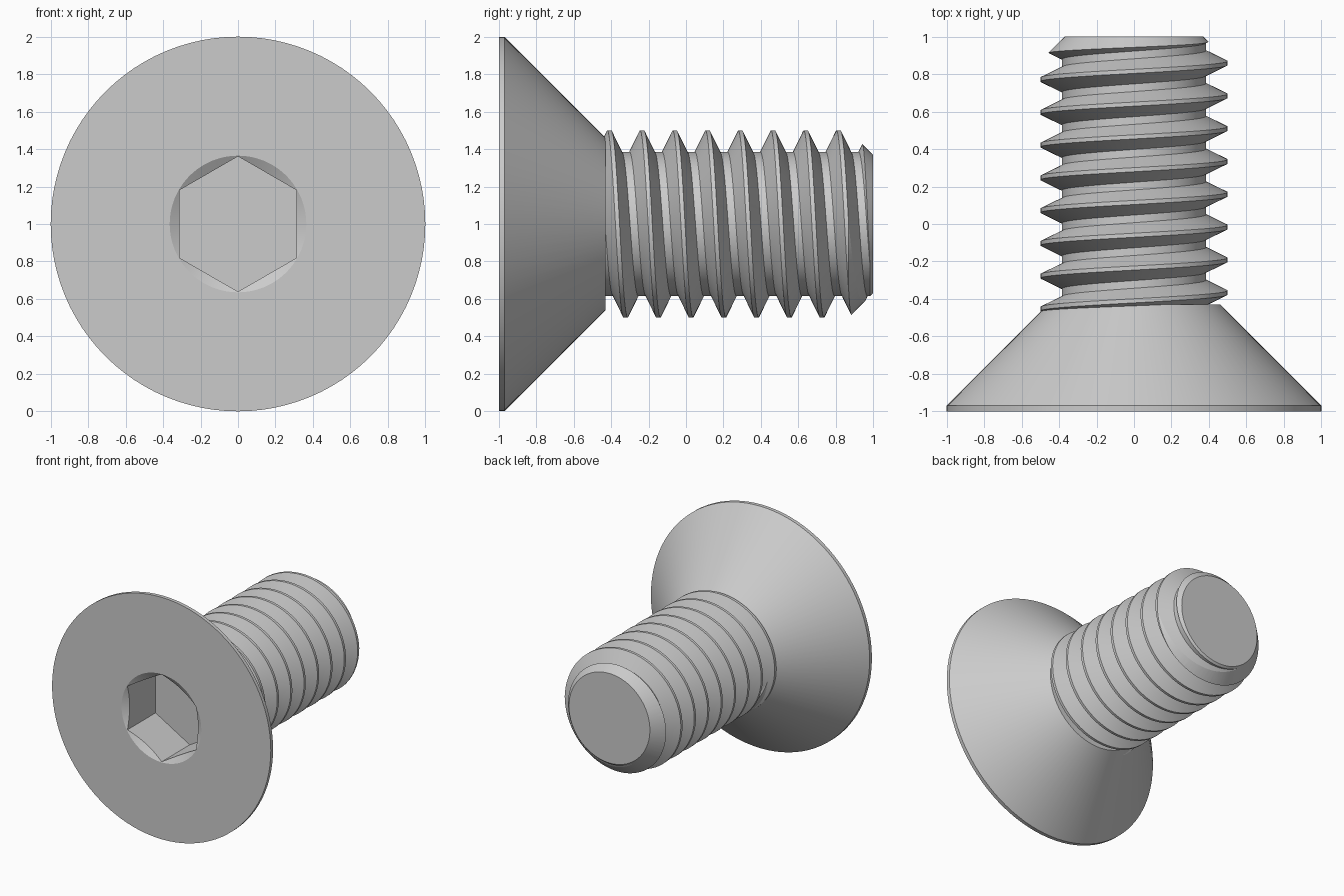
import bpy, bmesh
from math import sin, cos, pi, tau

SEG = 96
PITCH = 0.175

cube = bpy.data.objects.get("Cube")
if cube:
    bpy.data.objects.remove(cube, do_unlink=True)

steel = bpy.data.materials.new("light grey steel")
steel.use_nodes = True
steel.diffuse_color = (0.6, 0.6, 0.6, 1)
steel.node_tree.nodes["Principled BSDF"].inputs["Base Color"].default_value = (0.6, 0.6, 0.6, 1)


def around(angle, r, y):
    """Point at radius r around the screw axis, angle measured from the top."""
    return (r * sin(angle), y, 1 + r * cos(angle))


def make_object(name, bm):
    bmesh.ops.recalc_face_normals(bm, faces=bm.faces)
    mesh = bpy.data.meshes.new(name)
    bm.to_mesh(mesh)
    bm.free()
    mesh.materials.append(steel)
    obj = bpy.data.objects.new(name, mesh)
    bpy.context.collection.objects.link(obj)
    return obj


def turned(name, profile, sides=SEG):
    """Closed solid of revolution from (radius, y) pairs."""
    bm = bmesh.new()
    rings = [[bm.verts.new(around(tau * i / sides, r, y)) for i in range(sides)]
             for r, y in profile]
    for a, b in zip(rings, rings[1:]):
        for i in range(sides):
            j = (i + 1) % sides
            bm.faces.new((a[i], a[j], b[j], b[i]))
    bm.faces.new(rings[0])
    bm.faces.new(rings[-1])
    return make_object(name, bm)


def cut(obj, tool, operation):
    """Apply a boolean and discard the tool."""
    tool.hide_render = True
    mod = obj.modifiers.new("cut", 'BOOLEAN')
    mod.operation = operation
    mod.solver = 'EXACT'
    mod.object = tool
    bpy.context.view_layer.objects.active = obj
    bpy.ops.object.modifier_apply(modifier=mod.name)
    bpy.data.objects.remove(tool, do_unlink=True)


def threaded_rod(name, start, turns):
    """Helical ridge wound round a core, one profile period per turn."""
    period = [(0.5, -0.011), (0.5, 0.011), (0.385, 0.067), (0.385, 0.108)]
    points = [(r, start + y + PITCH * t) for t in range(turns) for r, y in period]
    step = len(period)
    bm = bmesh.new()
    cols = [[bm.verts.new(around(tau * i / SEG, r, y + PITCH * i / SEG)) for r, y in points]
            for i in range(SEG)]
    for i in range(SEG):
        a = cols[i]
        b = cols[i + 1] if i + 1 < SEG else cols[0][step:]
        for k in range(min(len(a), len(b)) - 1):
            bm.faces.new((a[k], a[k + 1], b[k + 1], b[k]))
    # close both ends with fans to the axis
    low = bm.verts.new((0, start + PITCH / 2, 1))
    high = bm.verts.new((0, start + PITCH * (turns - 0.5), 1))
    for edge in [e for e in bm.edges if e.is_boundary]:
        v, w = edge.verts
        bm.faces.new((v, w, low if v.co.y < 0 else high))
    return make_object(name, bm)


# Countersunk head with a hexagonal socket and a bevelled socket mouth
head = turned("countersunk_head", [(1, -1), (1, -0.97), (0.46, -0.43)])
cut(head, turned("socket_cutter", [(0.361, -1.1), (0.361, -0.63)], 6), 'DIFFERENCE')
cut(head, turned("mouth_cutter", [(0.398, -1.02), (0.198, -0.9)]), 'DIFFERENCE')

# Threaded shank trimmed to length with a bevelled tip
shank = threaded_rod("threaded_shank", -0.235 - 4 * PITCH, 14)
cut(shank, turned("shank_envelope", [(0.6, -0.55), (0.6, 0.77), (0.37, 1)]), 'INTERSECT')

# Smooth round surfaces, keep machined edges sharp
for obj in (head, shank):
    bpy.ops.object.select_all(action='DESELECT')
    obj.select_set(True)
    bpy.context.view_layer.objects.active = obj
    bpy.ops.object.shade_smooth_by_angle(angle=pi / 12)
